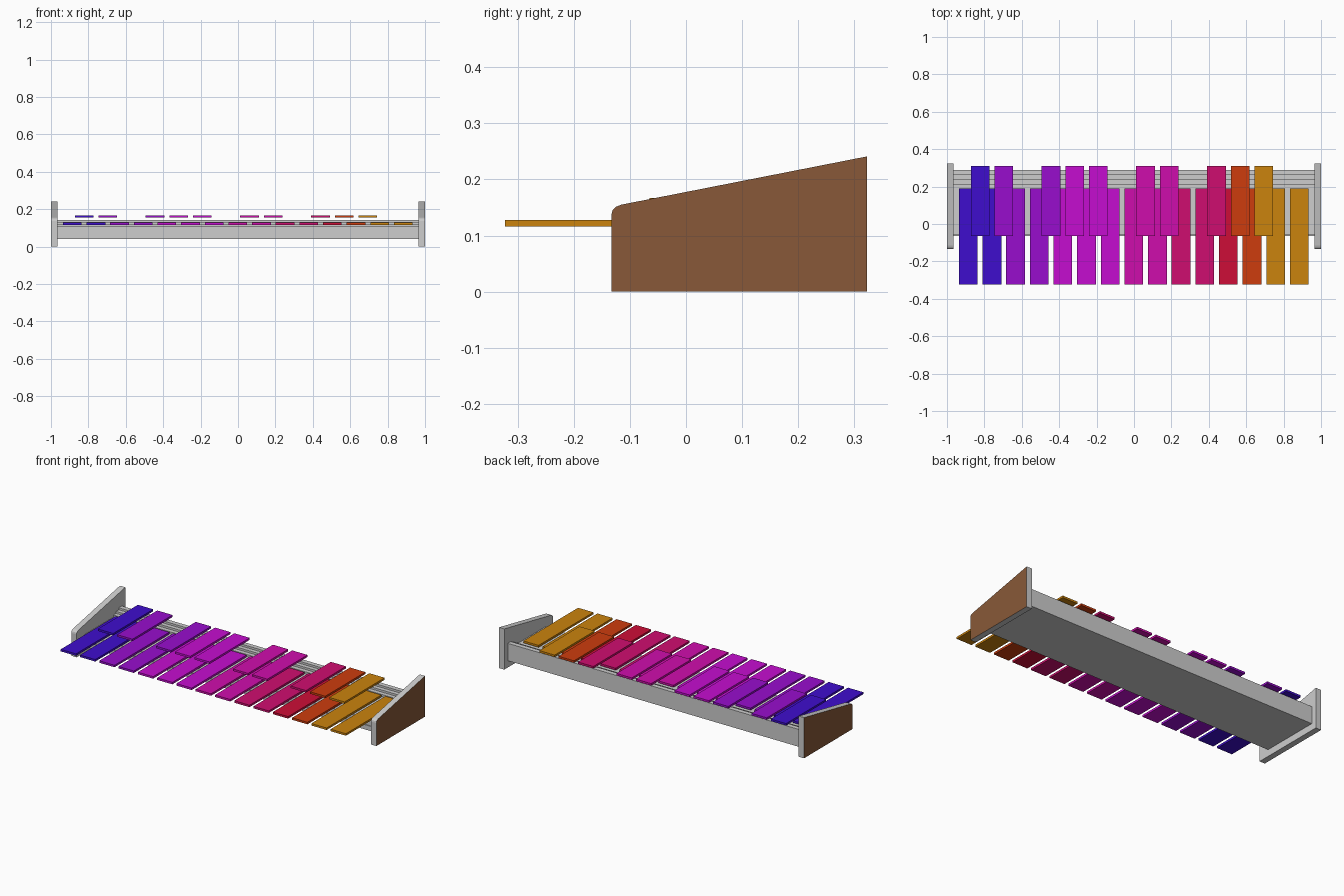
import bpy, bmesh

cube = bpy.data.objects.get("Cube")
if cube:
    bpy.data.objects.remove(cube, do_unlink=True)


def linear(v):
    v /= 255
    return v / 12.92 if v <= 0.04 else ((v + 0.055) / 1.055) ** 2.4


def material(name, *rgb):
    mat = bpy.data.materials.new(name)
    mat.use_nodes = True
    colour = [linear(v) for v in rgb] + [1]
    mat.diffuse_color = colour
    mat.node_tree.nodes["Principled BSDF"].inputs["Base Color"].default_value = colour
    return mat


grey = material("light grey", 205, 205, 205)
brown = material("wood brown", 136, 89, 56)
blue = material("blue", 62, 13, 205)
purple = material("purple", 152, 13, 205)
violet = material("violet", 197, 13, 208)
pink = material("pink", 207, 13, 172)
raspberry = material("raspberry", 207, 13, 112)
red = material("red", 205, 13, 55)
vermilion = material("vermilion", 205, 60, 13)
amber = material("amber", 203, 131, 13)


def extrude_profile(name, profile, x0, x1, mats):
    """Sweep a closed (y, z) profile along x."""
    bm = bmesh.new()
    face = bm.faces.new([bm.verts.new((x0, y, z)) for y, z in profile])
    swept = bmesh.ops.extrude_face_region(bm, geom=[face])["geom"]
    moved = [g for g in swept if isinstance(g, bmesh.types.BMVert)]
    bmesh.ops.translate(bm, verts=moved, vec=(x1 - x0, 0, 0))
    bmesh.ops.recalc_face_normals(bm, faces=bm.faces[:])
    # the second material covers only the outward end of a side panel
    if len(mats) > 1:
        for f in bm.faces:
            outward = f.normal.x * (x0 + x1) > 0
            f.material_index = int(abs(f.normal.x) > 0.9 and outward)
    mesh = bpy.data.meshes.new(name)
    bm.to_mesh(mesh)
    bm.free()
    for mat in mats:
        mesh.materials.append(mat)
    obj = bpy.data.objects.new(name, mesh)
    bpy.context.collection.objects.link(obj)
    return obj


# Side panels: sloping top with a rounded front corner, wooden outside
panel = [(-0.133, 0), (0.323, 0), (0.323, 0.241), (-0.115, 0.155),
         (-0.125, 0.151), (-0.131, 0.145), (-0.133, 0.136)]
extrude_profile("left_side_panel", panel, 0.965, 1.0, [grey, brown])
extrude_profile("right_side_panel", panel, -0.965, -1.0, [grey, brown])

# Body: low deck under the keys with a stepped ledge at the back
body = [(-0.065, 0.04), (0.29, 0.04), (0.29, 0.143), (0.262, 0.143),
        (0.262, 0.131), (0.237, 0.131), (0.237, 0.119), (0.212, 0.119),
        (0.212, 0.107), (-0.06, 0.107), (-0.06, 0.068), (-0.065, 0.068)]
extrude_profile("body", body, -0.965, 0.965, [grey])

# Keys: a long front row and a raised back row
PITCH, FIRST, HALF = 0.1264, -0.886, 0.05


def key(name, slot, y0, y1, z0, z1, mat):
    x = FIRST + PITCH * slot
    box = [(y0, z0), (y1, z0), (y1, z1), (y0, z1)]
    extrude_profile(name, box, x - HALF, x + HALF, [mat])


front_colours = ([blue] * 2 + [purple] * 2 + [violet] * 3 + [pink] * 2
                 + [raspberry] * 2 + [red, vermilion] + [amber] * 2)
for i, mat in enumerate(front_colours):
    key(f"front_key_{i + 1}", i, -0.323, 0.19, 0.116, 0.128, mat)

back_colours = {0: blue, 1: purple, 3: purple, 4: violet, 5: violet, 7: pink,
                8: pink, 10: raspberry, 11: vermilion, 12: amber}
for i, mat in back_colours.items():
    key(f"back_key_{i + 1}", i + 0.5, -0.065, 0.31, 0.155, 0.167, mat)
